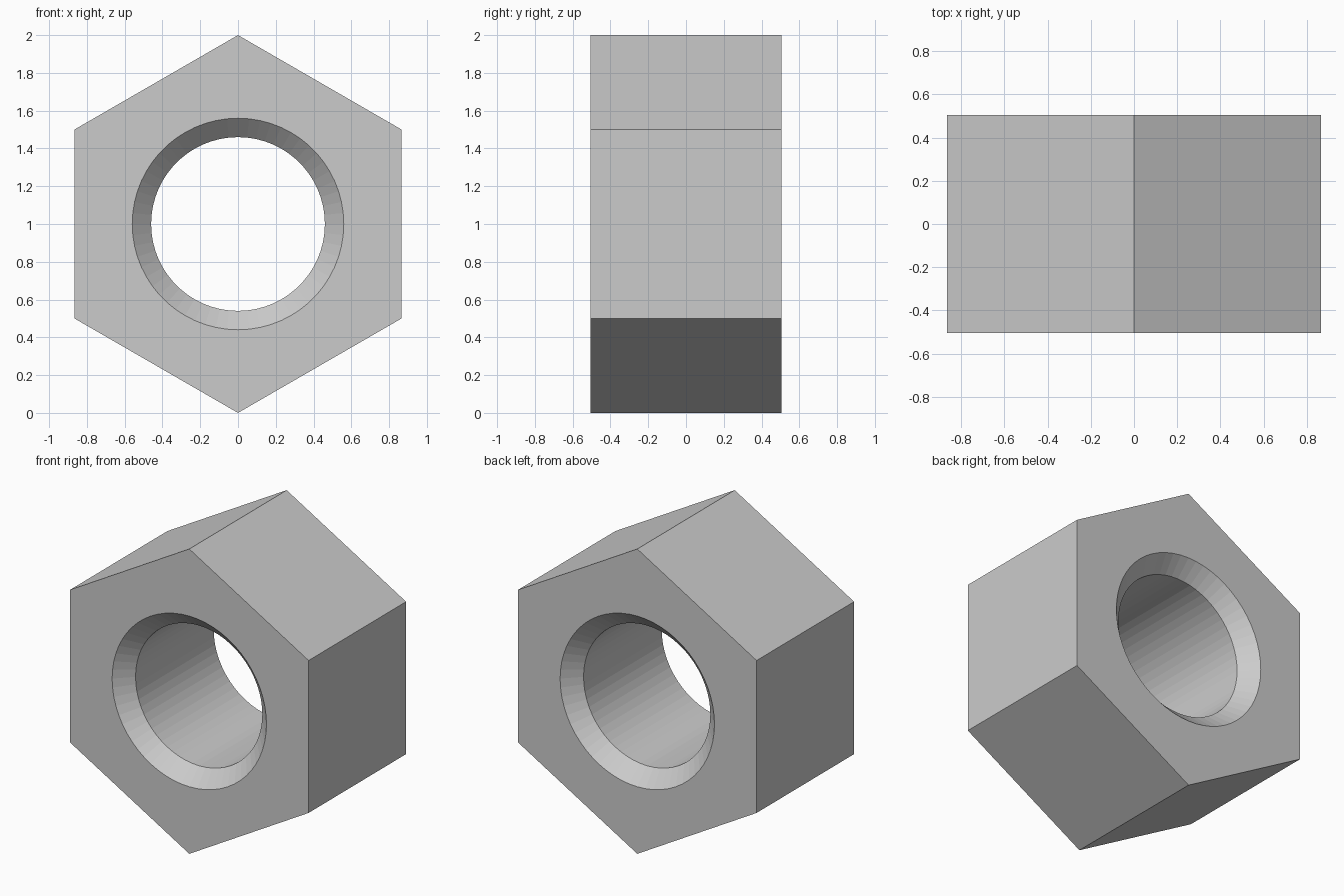
import bpy, bmesh
from math import cos, sin, radians

if "Cube" in bpy.data.objects:
    bpy.data.objects.remove(bpy.data.objects["Cube"])

SEGMENTS = 60       # divisible by 6 so hexagon corners land on segments
HALF = 0.505        # half thickness along y
BORE, RIM, CHAMFER = 0.46, 0.56, 0.10


def hex_radius(deg):
    """Distance from the axis to the hexagon outline, corners at 30, 90, ..."""
    return cos(radians(30)) / cos(radians((deg - 30) % 60 - 30))


def section(deg):
    """Closed (radius, y) cross-section of the nut wall at one angle."""
    outer = hex_radius(deg)
    return [(outer, -HALF), (RIM, -HALF), (BORE, -HALF + CHAMFER),
            (BORE, HALF - CHAMFER), (RIM, HALF), (outer, HALF)]


# Sweep the wall section around the y axis
bm = bmesh.new()
rings = []
for i in range(SEGMENTS):
    deg = 30 + i * 360 / SEGMENTS
    a = radians(deg)
    rings.append([bm.verts.new((r * cos(a), y, 1 + r * sin(a)))
                  for r, y in section(deg)])
for i, ring in enumerate(rings):
    following = rings[(i + 1) % SEGMENTS]
    for j in range(len(ring)):
        k = (j + 1) % len(ring)
        bm.faces.new((ring[j], ring[k], following[k], following[j]))
bmesh.ops.recalc_face_normals(bm, faces=bm.faces)

# Hexagonal nut with a chamfered bore, flat shaded
mesh = bpy.data.meshes.new("hex_nut")
bm.to_mesh(mesh)
bm.free()
bpy.context.collection.objects.link(bpy.data.objects.new("hex_nut", mesh))
